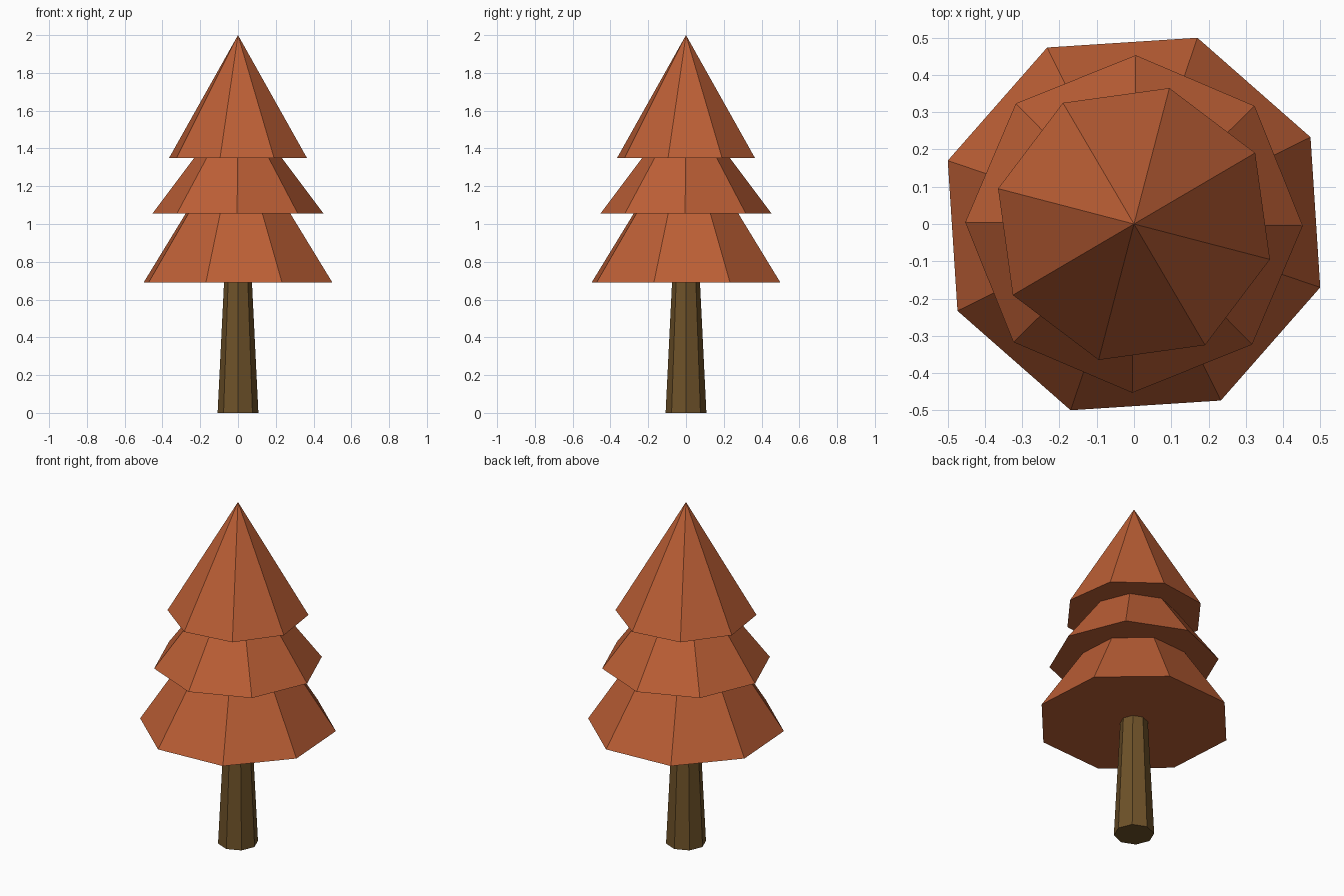
import bpy
import bmesh
from math import cos, sin, pi, radians

if "Cube" in bpy.data.objects:
    bpy.data.objects.remove(bpy.data.objects["Cube"])

SIDES = 8


def material(name, rgb):
    m = bpy.data.materials.new(name)
    m.diffuse_color = (*rgb, 1.0)
    m.use_nodes = True
    m.node_tree.nodes["Principled BSDF"].inputs["Base Color"].default_value = m.diffuse_color
    return m


def tapered(name, mat, z0, r0, z1, r1, turn):
    """Flat-faced eight-sided frustum, or a cone when r1 is zero."""
    bm = bmesh.new()

    def ring(r, z):
        angles = [radians(turn) + 2 * pi * i / SIDES for i in range(SIDES)]
        return [bm.verts.new((r * cos(a), r * sin(a), z)) for a in angles]

    low = ring(r0, z0)
    bm.faces.new(low[::-1])
    if r1 > 0:
        high = ring(r1, z1)
        bm.faces.new(high)
    else:
        tip = bm.verts.new((0, 0, z1))
    for i in range(SIDES):
        j = (i + 1) % SIDES
        if r1 > 0:
            bm.faces.new((low[i], low[j], high[j], high[i]))
        else:
            bm.faces.new((low[i], low[j], tip))
    mesh = bpy.data.meshes.new(name)
    bm.to_mesh(mesh)
    bm.free()
    mesh.materials.append(mat)
    obj = bpy.data.objects.new(name, mesh)
    bpy.context.collection.objects.link(obj)
    return obj


bark = material("brown bark", (0.156, 0.084, 0.022))
leaves = material("autumn orange leaves", (0.503, 0.114, 0.036))

# Trunk, ending just inside the lowest tier
tapered("trunk", bark, 0.0, 0.108, 0.71, 0.073, 0)

# Foliage tiers, each turned a little and tucked into the one above
tapered("lower_foliage", leaves, 0.69, 0.528, 1.075, 0.28, -18.8)
tapered("middle_foliage", leaves, 1.055, 0.453, 1.37, 0.217, -0.6)
tapered("top_foliage", leaves, 1.35, 0.377, 2.0, 0.0, -14.6)
